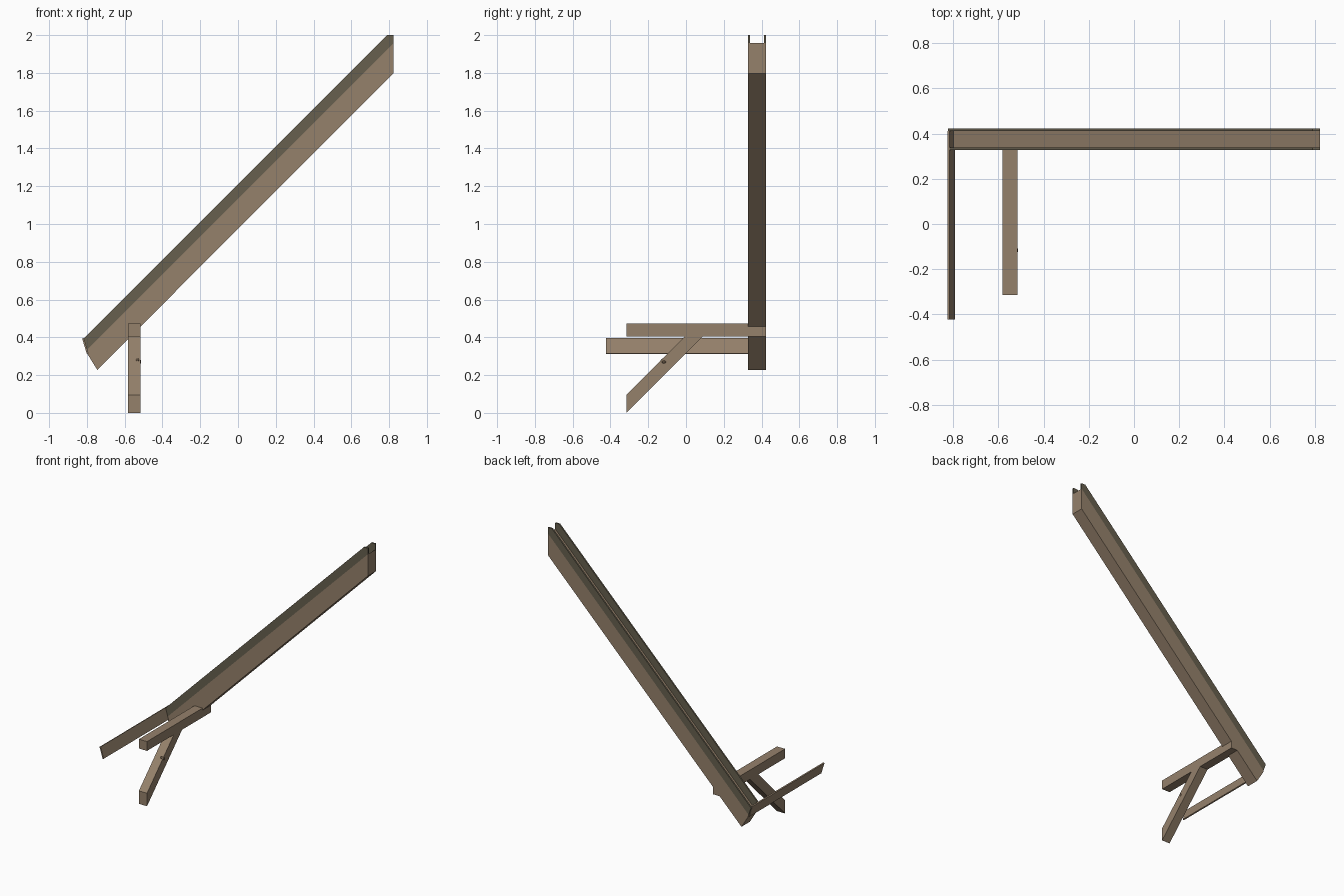
import bpy, bmesh
from mathutils import Matrix, Vector

if "Cube" in bpy.data.objects:
    bpy.data.objects.remove(bpy.data.objects["Cube"])


def material(name, rgb):
    m = bpy.data.materials.new(name)
    m.diffuse_color = (*rgb, 1)
    m.use_nodes = True
    m.node_tree.nodes["Principled BSDF"].inputs["Base Color"].default_value = m.diffuse_color
    return m


WOOD = material("weathered_wood", (0.30, 0.22, 0.148))
DARK = material("dark_olive_wood", (0.135, 0.115, 0.077))
KNOT = material("dark_knot", (0.10, 0.07, 0.045))


def finish(name, bm, mat):
    bmesh.ops.recalc_face_normals(bm, faces=bm.faces)
    mesh = bpy.data.meshes.new(name)
    bm.to_mesh(mesh)
    bm.free()
    mesh.materials.append(mat)
    ob = bpy.data.objects.new(name, mesh)
    bpy.context.collection.objects.link(ob)
    return ob


def prism(name, profile, axis, lo, hi, mat):
    """Extrude a flat profile along x (profile = y,z) or y (profile = x,z)."""
    bm = bmesh.new()
    place = (lambda a, b: (lo, a, b)) if axis == "x" else (lambda a, b: (a, lo, b))
    face = bm.faces.new([bm.verts.new(place(a, b)) for a, b in profile])
    ext = bmesh.ops.extrude_face_region(bm, geom=[face])
    verts = [v for v in ext["geom"] if isinstance(v, bmesh.types.BMVert)]
    step = Vector((hi - lo, 0, 0)) if axis == "x" else Vector((0, hi - lo, 0))
    bmesh.ops.translate(bm, verts=verts, vec=step)
    return finish(name, bm, mat)


Y0, Y1 = 0.327, 0.423

# sloping rafter with plumb-cut top end
prism("rafter", [(-0.745, 0.228), (0.823, 1.798), (0.823, 1.957),
                 (-0.803, 0.331), (-0.798, 0.313)], "y", Y0, Y1, WOOD)

# raised edge strips along both sides of the rafter
for side, a in (("front", Y0), ("back", Y1 - 0.011)):
    prism(side + "_edge_strip", [(-0.803, 0.331), (0.823, 1.957), (0.823, 2.0),
                                 (0.79, 2.0), (-0.823, 0.387)], "y", a, a + 0.011, DARK)

# thin leaning board at the foot of the rafter
prism("eave_board", [(-0.825, 0.393), (-0.816, 0.396), (-0.791, 0.315),
                     (-0.800, 0.312)], "y", -0.423, Y1 - 0.011, WOOD)

# horizontal beam through the rafter
BX0, BX1 = -0.582, -0.516
prism("cross_beam", [(-0.315, 0.405), (Y1, 0.405), (Y1, 0.473), (-0.315, 0.473)],
      "x", BX0, BX1, WOOD)

# diagonal brace under the beam
prism("diagonal_brace", [(-0.315, 0), (0.09, 0.405), (-0.005, 0.405), (-0.315, 0.095)],
      "x", BX0, BX1, WOOD)

# small knot breaking the surface of the brace
bm = bmesh.new()
bmesh.ops.create_icosphere(bm, subdivisions=2, radius=0.02,
                           matrix=Matrix.Translation((-0.532, -0.117, 0.27)))
finish("brace_knot", bm, KNOT)
